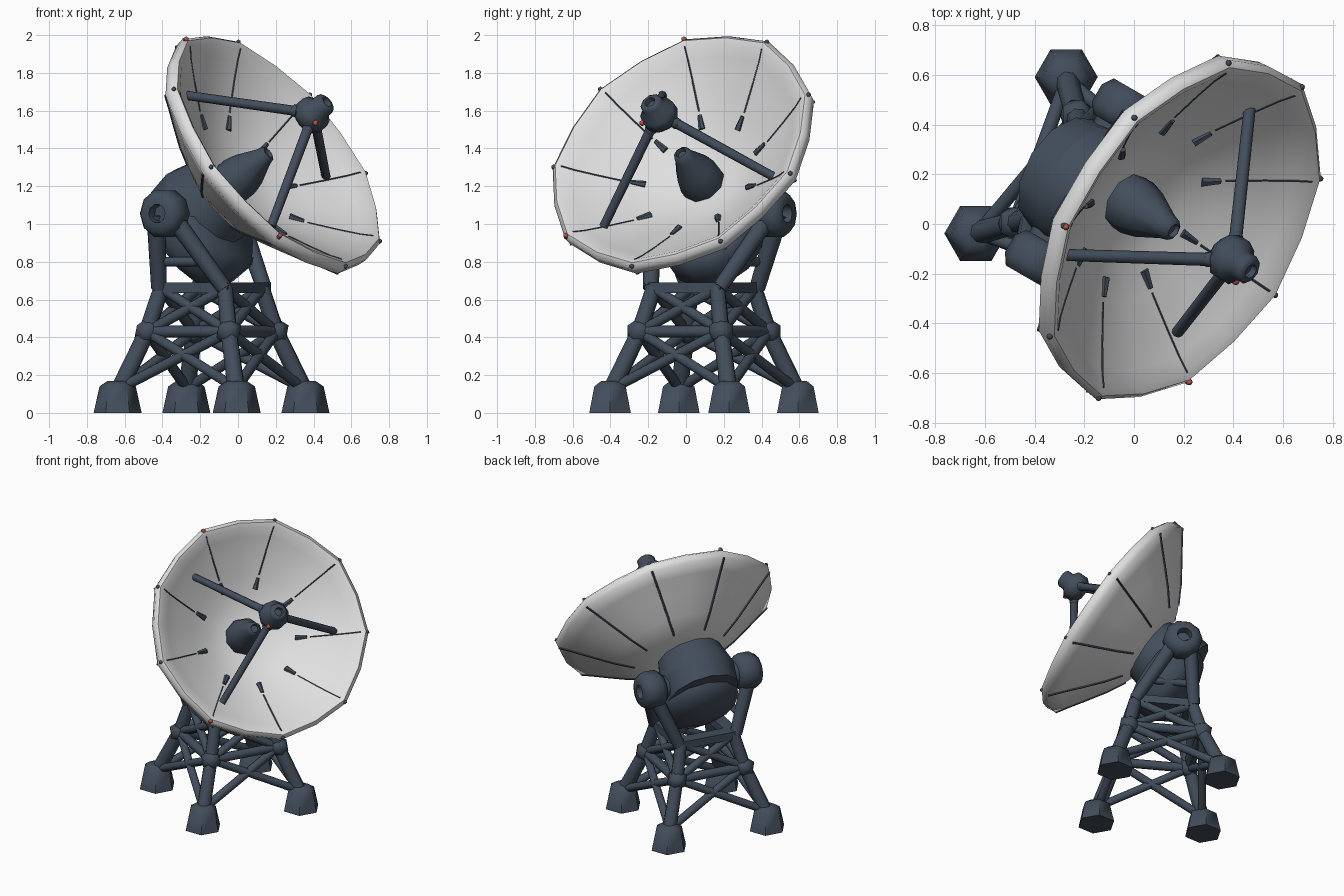
import bpy, bmesh, math
from mathutils import Vector, Matrix

if "Cube" in bpy.data.objects:
    bpy.data.objects.remove(bpy.data.objects["Cube"])

def material(name, rgb):
    m = bpy.data.materials.new(name)
    m.diffuse_color = (*rgb, 1)
    m.use_nodes = True
    m.node_tree.nodes["Principled BSDF"].inputs["Base Color"].default_value = m.diffuse_color
    return m

SLATE = material("slate_steel", (0.055, 0.075, 0.105))
WHITE = material("dish_white", (0.74, 0.74, 0.74))
RED = material("red_lamp", (0.5, 0.08, 0.06))

def finish(name, bm, mat, angle=40):
    bmesh.ops.recalc_face_normals(bm, faces=bm.faces)
    me = bpy.data.meshes.new(name)
    bm.to_mesh(me)
    bm.free()
    ob = bpy.data.objects.new(name, me)
    bpy.context.collection.objects.link(ob)
    me.materials.append(mat)
    bpy.ops.object.select_all(action='DESELECT')
    ob.select_set(True)
    bpy.context.view_layer.objects.active = ob
    bpy.ops.object.shade_smooth_by_angle(angle=math.radians(angle))
    return ob

def tubes(name, parts, mat=SLATE, sides=8, angle=50):
    """Straight tapered tubes: (start, end, radius, end radius)."""
    bm = bmesh.new()
    for a, b, r1, r2 in parts:
        a, b = Vector(a), Vector(b)
        d = b - a
        m = Matrix.Translation((a + b) / 2) @ d.to_track_quat('Z', 'Y').to_matrix().to_4x4()
        bmesh.ops.create_cone(bm, cap_ends=True, segments=sides, radius1=r1, radius2=r2,
                              depth=d.length, matrix=m)
    return finish(name, bm, mat, angle)

def lathe(name, profile, m, sides, mat, wobble=1.0, angle=40):
    """Revolve (radius, height) points round the local z of matrix m."""
    bm = bmesh.new()
    rings = []
    for r, z in profile:
        if r == 0:
            rings.append([bm.verts.new(m @ Vector((0, 0, z)))] * sides)
            continue
        ring = []
        for i in range(sides):
            t = 2 * math.pi * i / sides
            q = r * (wobble if i % 2 else 1)
            ring.append(bm.verts.new(m @ Vector((q * math.cos(t), q * math.sin(t), z))))
        rings.append(ring)
    for p, q in zip(rings, rings[1:]):
        for i in range(sides):
            j = (i + 1) % sides
            vs = list(dict.fromkeys((p[i], p[j], q[j], q[i])))
            if len(vs) > 2:
                bm.faces.new(vs)
    return finish(name, bm, mat, angle)

def balls(name, centres, r, mat=SLATE, sub=2):
    bm = bmesh.new()
    for c in centres:
        bmesh.ops.create_icosphere(bm, subdivisions=sub, radius=r, matrix=Matrix.Translation(c))
    return finish(name, bm, mat, 60)

# Tower frame: F forward, U sideways, turned 30 degrees
AZ = math.radians(30)
F = Vector((math.cos(AZ), -math.sin(AZ), 0))
U = Vector((math.sin(AZ), math.cos(AZ), 0))
BASE = Vector((-0.14, 0.095, 0))
def at(f, u, z):
    return BASE + F * f + U * u + Vector((0, 0, z))
CORNERS = [(1, 1), (1, -1), (-1, -1), (-1, 1)]
def square(s, z):
    return [at(s * a, s * b, z) for a, b in CORNERS]

# Feet
for p in square(0.364, 0):
    lathe("foot", [(0, 0), (0.127, 0), (0.096, 0.14), (0.055, 0.168), (0, 0.168)],
          Matrix.Translation(p), 6, SLATE, angle=45)

# Lattice tower
feet, nodes, tops = square(0.355, 0.13), square(0.25, 0.43), square(0.195, 0.66)
legs, braces = [], []
for i in range(4):
    j = (i + 1) % 4
    legs += [(feet[i], nodes[i], 0.048, 0.045), (nodes[i], tops[i], 0.045, 0.043)]
    braces += [(nodes[i], nodes[j], 0.032, 0.032)]
    for lo, hi in ((feet, nodes), (nodes, tops)):
        braces += [(lo[i], hi[j], 0.028, 0.028), (lo[j], hi[i], 0.028, 0.028)]
tubes("tower_legs", legs)
tubes("tower_braces", braces)
balls("tower_nodes", nodes, 0.074, sub=1)

# Square platform
lathe("platform", [(0.2, 0.635), (0.325, 0.635), (0.325, 0.69), (0.2, 0.69), (0.2, 0.635)],
      Matrix.Translation(BASE) @ Matrix.Rotation(math.radians(45) - AZ, 4, 'Z'), 4, SLATE, angle=30)

# Yoke arms and bearings
PIVOT = at(-0.095, 0.02, 1.055)
arms = []
for s in (1, -1):
    tip = PIVOT + U * 0.36 * s
    arms += [(at(f, 0.21 * s, 0.66), tip + F * (0.04 if f > 0 else -0.05), 0.042, 0.05)
             for f in (0.2, -0.2)]
    arms += [(at(-0.17, 0.24 * s, 0.8), at(0.12, 0.24 * s, 0.8), 0.025, 0.025)]
    m = Matrix.Translation(tip) @ (U * s).to_track_quat('Z', 'Y').to_matrix().to_4x4()
    lathe("bearing", [(0, -0.09), (0.1, -0.09), (0.13, -0.05), (0.13, 0.03), (0.1, 0.075),
                      (0.05, 0.075), (0.045, 0.02), (0, 0.02)], m, 10, SLATE, angle=60)
tubes("yoke_arms", arms)
tubes("pivot_shaft", [(PIVOT - U * 0.33, PIVOT + U * 0.33, 0.085, 0.085)])

# Dish frame: local z along the aim, x toward one rim corner
N = Vector((0.685, -0.432, 0.587)).normalized()
C = Vector((0.203, -0.03, 1.391))
X = Vector((-0.19, 0.45, 0.58))
X = (X - N * X.dot(N)).normalized()
Y = N.cross(X)
DISH = Matrix.Translation(C) @ Matrix((X, Y, N)).transposed().to_4x4()

# Reflector shell with a thick rolled lip
inner = [(0, -0.32), (0.15, -0.315), (0.28, -0.275), (0.42, -0.2), (0.56, -0.112), (0.66, -0.045), (0.715, 0)]
outer = [(0.745, 0.012), (0.77, -0.008), (0.764, -0.06), (0.69, -0.11), (0.57, -0.195),
         (0.44, -0.285), (0.32, -0.355), (0.2, -0.37), (0, -0.37)]
lathe("dish", inner + outer, DISH, 18, WHITE, wobble=0.975, angle=60)

# Nine ribs inside and outside, with inner end pads and rim studs
ribs, pads, studs = [], [], []
for k in range(9):
    t = math.radians(40 * k)
    def rp(r, z):
        return DISH @ Vector((r * math.cos(t), r * math.sin(t), z))
    for line, w in ((inner[3:], 0.005), (outer[2:7], 0.008)):
        ribs += [(rp(*a), rp(*b), w, w) for a, b in zip(line, line[1:])]
    pads += [(rp(0.33, -0.245), rp(0.4, -0.208), 0.02, 0.012)]
    studs.append(rp(0.76, 0.0))
tubes("dish_ribs", ribs, sides=5)
tubes("rib_pads", pads, sides=6)
balls("rim_studs", studs, 0.014, sub=1)
balls("rim_lamps", [DISH @ Vector((0.757 * math.cos(a), 0.757 * math.sin(a), 0.01))
                    for a in (math.radians(40), math.radians(160))], 0.015, RED, 1)

# Hub behind the dish, with a big counterweight hanging slightly low
DOWN = (N * N.z - Vector((0, 0, 1))).normalized()
HUB = PIVOT + N * 0.03
FLOOR = HUB + N * ((C - HUB).dot(N) - 0.355)
W = PIVOT + DOWN * 0.12 - N * 0.03
tubes("hub_neck", [(FLOOR, HUB, 0.22, 0.27)], sides=12)
tubes("hub_drum", [(HUB, PIVOT - N * 0.11, 0.27, 0.25)], sides=12)
lathe("counterweight", [(0, 0.12), (0.24, 0.12), (0.285, 0.06), (0.285, -0.07), (0.24, -0.135),
                        (0.13, -0.18), (0, -0.19)],
      Matrix.Translation(W) @ N.to_track_quat('Z', 'Y').to_matrix().to_4x4(), 12, SLATE, angle=60)

# Central feed cone
lathe("feed_cone", [(0, -0.34), (0.12, -0.34), (0.122, -0.27), (0.105, -0.2), (0.055, -0.085),
                    (0.046, -0.05), (0.03, -0.04), (0.025, -0.06), (0, -0.06)],
      Matrix.Translation((-0.015, -0.015, 0.01)) @ DISH, 9, SLATE, angle=50)

# Sub-reflector head on three struts
HEAD = Vector((0.4, -0.146, 1.585))
HM = Matrix.Translation(HEAD) @ N.to_track_quat('Z', 'Y').to_matrix().to_4x4()
lathe("feed_head", [(0, -0.08), (0.06, -0.08), (0.098, -0.04), (0.098, 0.02), (0.062, 0.05),
                    (0.062, 0.09), (0.045, 0.105), (0.03, 0.105), (0.025, 0.08), (0, 0.08)],
      HM, 9, SLATE, angle=50)
ends = [Vector(v) for v in ((-0.265, -0.125, 1.68), (0.18, -0.43, 1.0), (0.465, 0.455, 1.255))]
tubes("feed_struts", [(HEAD, e + (e - HEAD).normalized() * 0.015, 0.027, 0.024) for e in ends])
balls("strut_collars", [HEAD + (e - HEAD).normalized() * 0.1 for e in ends], 0.036, sub=1)
balls("head_lamp", [HEAD + Vector((0.01, -0.085, -0.05))], 0.017, RED, 1)
